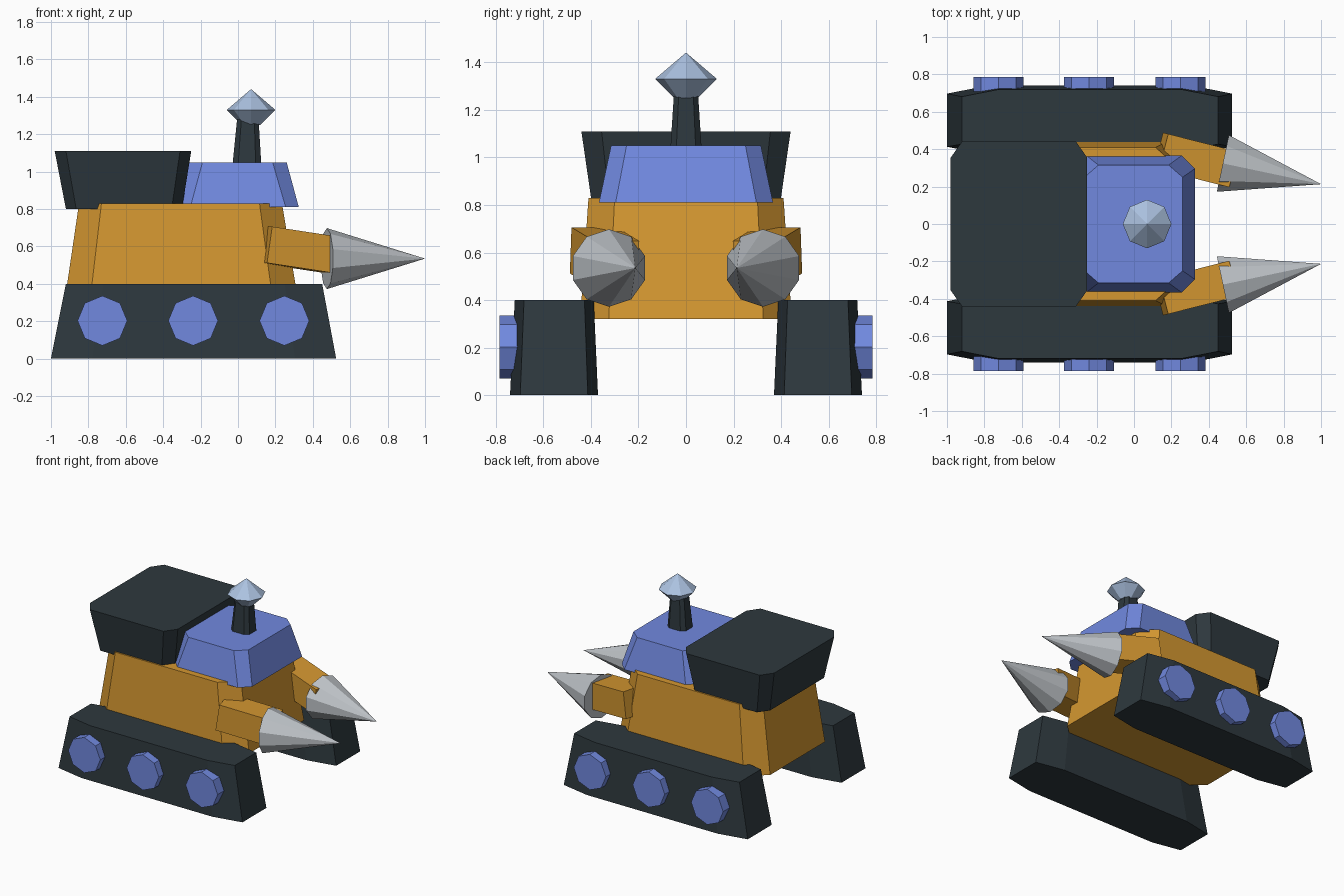
import bpy, bmesh, math
from mathutils import Vector

if "Cube" in bpy.data.objects:
    bpy.data.objects.remove(bpy.data.objects["Cube"])


def material(name, rgb):
    m = bpy.data.materials.new(name)
    m.diffuse_color = (*rgb, 1)
    m.use_nodes = True
    m.node_tree.nodes["Principled BSDF"].inputs["Base Color"].default_value = m.diffuse_color
    return m


ORANGE = material("orange", (0.66, 0.31, 0.03))
BLUE = material("blue", (0.165, 0.25, 0.74))
DARK = material("charcoal", (0.027, 0.04, 0.048))
STEEL = material("steel", (0.52, 0.55, 0.58))
CRYSTAL = material("pale blue", (0.41, 0.54, 0.75))


def finish(name, bm, mat):
    bmesh.ops.recalc_face_normals(bm, faces=bm.faces)
    me = bpy.data.meshes.new(name)
    bm.to_mesh(me)
    bm.free()
    me.materials.append(mat)
    ob = bpy.data.objects.new(name, me)
    bpy.context.collection.objects.link(ob)
    return ob


def loft(name, rings, mat):
    """Skin a stack of equal-length point rings and cap both ends."""
    bm = bmesh.new()
    loops = [[bm.verts.new(p) for p in r] for r in rings]
    n = len(loops[0])
    for a, b in zip(loops, loops[1:]):
        for i in range(n):
            j = (i + 1) % n
            bm.faces.new((a[i], a[j], b[j], b[i]))
    bm.faces.new(loops[0])
    bm.faces.new(loops[-1])
    return finish(name, bm, mat)


def octagon(x0, x1, y0, y1, cx, cy, z):
    """Rectangle with chamfered corners."""
    return [(x0 + cx, y0, z), (x1 - cx, y0, z), (x1, y0 + cy, z), (x1, y1 - cy, z),
            (x1 - cx, y1, z), (x0 + cx, y1, z), (x0, y1 - cy, z), (x0, y0 + cy, z)]


def cone(name, start, end, r0, r1, sides, mat):
    """Cone or prism along start-end, with a vertex pointing straight up."""
    a, b = Vector(start), Vector(end)
    d = (b - a).normalized()
    side = Vector((0, 0, 1)).cross(d).normalized()
    up = d.cross(side)
    bm = bmesh.new()

    def ring(c, r):
        if r == 0:
            return [bm.verts.new(c)] * sides
        return [bm.verts.new(c + r * (math.cos(t) * up + math.sin(t) * side))
                for t in (2 * math.pi * i / sides for i in range(sides))]
    p, q = ring(a, r0), ring(b, r1)
    for i in range(sides):
        j = (i + 1) % sides
        bm.faces.new((p[i], p[j], q[j], q[i]) if r1 else (p[i], p[j], q[i]))
    bm.faces.new(p)
    if r1:
        bm.faces.new(q)
    return finish(name, bm, mat)


# Hull, rear hopper, cab and mast: tapered chamfered blocks
loft("hull", [octagon(-0.925, 0.32, -0.445, 0.445, 0.135, 0.12, 0.32),
              octagon(-0.85, 0.235, -0.41, 0.41, 0.12, 0.11, 0.83)], ORANGE)
loft("rear_hopper", [octagon(-0.92, -0.30, -0.395, 0.395, 0.055, 0.075, 0.80),
                     octagon(-0.98, -0.25, -0.44, 0.44, 0.06, 0.085, 1.11)], DARK)
loft("cab", [octagon(-0.325, 0.325, -0.366, 0.366, 0.07, 0.07, 0.81),
             octagon(-0.265, 0.26, -0.315, 0.315, 0.075, 0.065, 1.05)], BLUE)
loft("mast", [octagon(-0.03, 0.125, -0.066, 0.066, 0.03, 0.025, 1.03),
              octagon(-0.005, 0.11, -0.05, 0.05, 0.023, 0.02, 1.28)], DARK)


# Crystal on the mast
def gem_ring(r, z):
    return [(0.07 + r * math.cos(i * math.pi / 4), r * math.sin(i * math.pi / 4), z)
            for i in range(8)]


gem = loft("mast_crystal", [gem_ring(0.05, 1.25), gem_ring(0.13, 1.33),
                            gem_ring(0.001, 1.44)], CRYSTAL)

for s, tag in ((-1, "front"), (1, "back")):
    # Track blocks
    ys = sorted((s * 0.37, s * 0.74))
    yt = sorted((s * 0.388, s * 0.72))
    loft(tag + "_track", [octagon(-1.0, 0.525, *ys, 0.22, 0.043, 0),
                          octagon(-0.92, 0.45, *yt, 0.20, 0.039, 0.40)], DARK)
    # Wheels
    for k, x in enumerate((-0.725, -0.24, 0.248)):
        cone(f"{tag}_wheel_{k + 1}", (x, s * 0.66, 0.203), (x, s * 0.785, 0.203),
             0.133, 0.133, 8, BLUE)
    # Square arm
    a, b = Vector((0.145, s * 0.39, 0.609)), Vector((0.52, s * 0.295, 0.552))
    d = (b - a).normalized()
    w = Vector((0, 0, 1)).cross(d).normalized()
    u = d.cross(w)
    loft(tag + "_arm", [[c + 0.098 * (i * w + j * u) for i, j in
                         ((-1, -1), (1, -1), (1, 1), (-1, 1))] for c in (a, b)], ORANGE)
    # Drill cone
    cone(tag + "_drill", (0.475, s * 0.324, 0.535), (1.0, s * 0.213, 0.535),
         0.163, 0, 10, STEEL)
